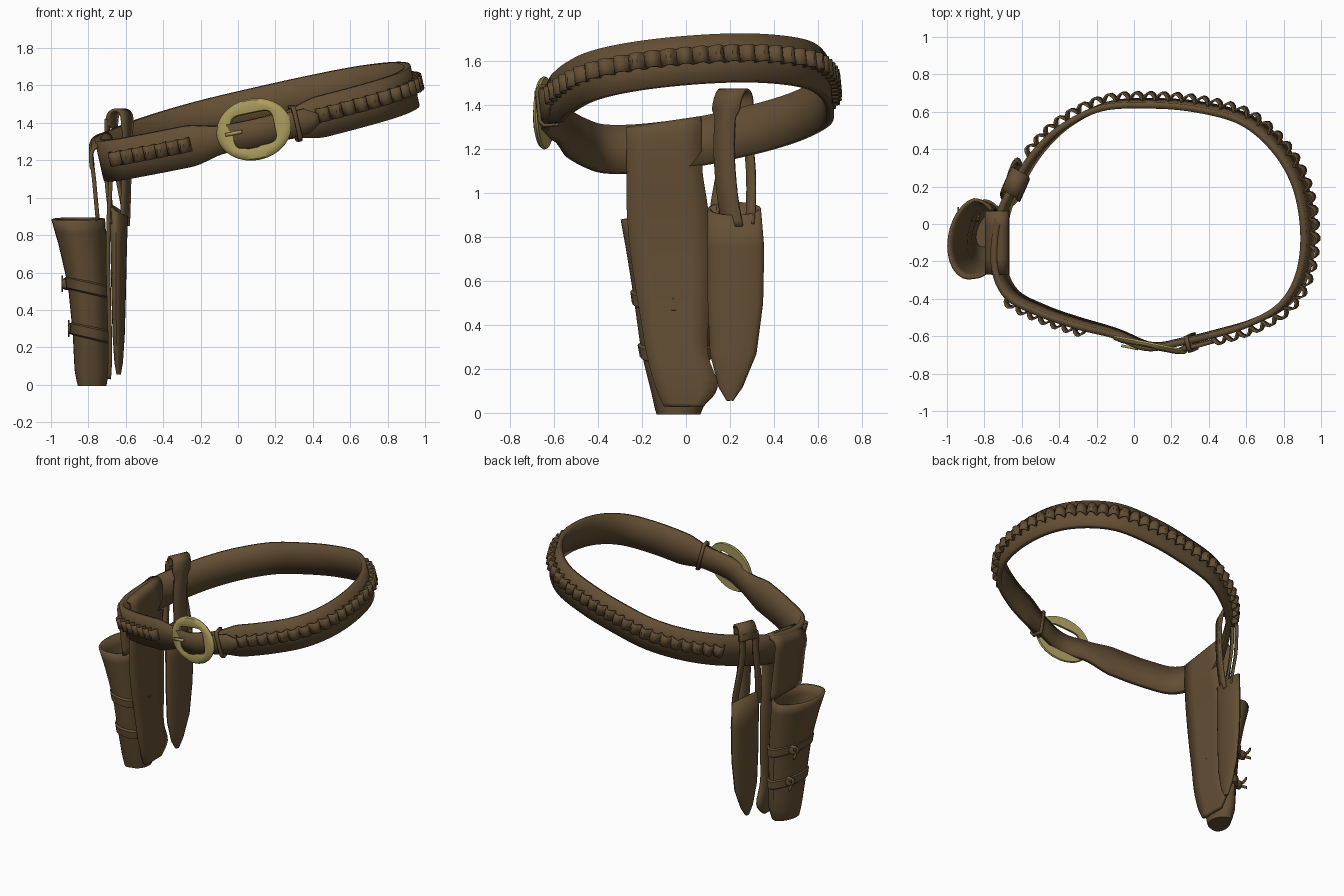
import bpy, bmesh, math
from mathutils import Vector as V

cube = bpy.data.objects.get("Cube")
if cube:
    bpy.data.objects.remove(cube, do_unlink=True)


def material(name, colour):
    m = bpy.data.materials.new(name)
    m.use_nodes = True
    m.diffuse_color = colour
    m.node_tree.nodes["Principled BSDF"].inputs["Base Color"].default_value = colour
    return m


LEATHER = material("brown leather", (0.125, 0.077, 0.034, 1))
BRASS = material("dull brass", (0.4, 0.33, 0.11, 1))


def grid(name, rows, mat=LEATHER, thick=0, wrap_row=False, wrap_col=False, cap=()):
    """Skin rows of points; optionally closed along or across, capped or thickened."""
    bm = bmesh.new()
    vs = [[bm.verts.new(p) for p in r] for r in rows]
    n, k = len(vs), len(vs[0])
    for i in range(n if wrap_col else n - 1):
        for j in range(k if wrap_row else k - 1):
            a, b = vs[i], vs[(i + 1) % n]
            bm.faces.new((a[j], a[(j + 1) % k], b[(j + 1) % k], b[j]))
    for i in cap:
        bm.faces.new(vs[i])
    bmesh.ops.recalc_face_normals(bm, faces=bm.faces)
    me = bpy.data.meshes.new(name)
    bm.to_mesh(me)
    bm.free()
    me.materials.append(mat)
    ob = bpy.data.objects.new(name, me)
    bpy.context.collection.objects.link(ob)
    if thick:
        mod = ob.modifiers.new("thickness", "SOLIDIFY")
        mod.thickness, mod.offset = thick, 0
    bpy.ops.object.select_all(action="DESELECT")
    ob.select_set(True)
    bpy.context.view_layer.objects.active = ob
    bpy.ops.object.shade_smooth_by_angle(angle=math.radians(40))
    return ob


def ribbon(name, centres, halves, thick, mat=LEATHER):
    return grid(name, [[c - h, c, c + h] for c, h in zip(centres, halves)], mat, thick)


def spline(pts, closed=False, sub=8):
    """Smooth curve through the points."""
    n, out = len(pts), []
    for i in range(n if closed else n - 1):
        p = [pts[(i + d) % n] if closed else pts[min(max(i + d, 0), n - 1)]
             for d in (-1, 0, 1, 2)]
        for s in range(sub):
            t = s / sub
            out.append(0.5 * (2 * p[1] + (p[2] - p[0]) * t
                              + (2 * p[0] - 5 * p[1] + 4 * p[2] - p[3]) * t * t
                              + (3 * p[1] - p[0] - 3 * p[2] + p[3]) * t ** 3))
    return out if closed else out + [pts[-1]]


# Belt: a tilted closed band, narrower behind the buckle
UP = V((-0.22, -0.1, 0.97)).normalized()
PLAN = [(.42, -.59), (.62, -.53), (.8, -.43), (.9, -.27), (.93, -.05), (.89, .2),
        (.78, .4), (.6, .555), (.35, .625), (.1, .645), (-.15, .63), (-.36, .53),
        (-.51, .39), (-.62, .22), (-.7, .05), (-.725, -.2), (-.66, -.37),
        (-.5, -.46), (-.3, -.53), (-.1, -.585), (.08, -.655), (.25, -.63)]
SUB = 8
belt = spline([V((x, y, 1.39 + 0.23 * x + 0.1 * y)) for x, y in PLAN], True, SUB)


def half_width(p):
    t = min(max((abs(p.x - 0.09) - 0.16) / 0.2, 0), 1) if p.y < -0.4 else 1
    return 0.075 + 0.036 * t * t * (3 - 2 * t)


grid("belt", [[p + UP * half_width(p) * s for s in (-1, 0, 1)] for p in belt],
     thick=0.034, wrap_col=True)


def stretch(a, b, steps):
    """Evenly spaced points and outward directions along part of the belt."""
    pts = [belt[i % len(belt)] for i in range(int(a * SUB), int(b * SUB) + 1)]
    dist = [0]
    for p, q in zip(pts, pts[1:]):
        dist.append(dist[-1] + (q - p).length)
    out, i = [], 0
    for s in range(steps + 1):
        d = dist[-1] * s / steps
        while i < len(pts) - 2 and dist[i + 1] < d:
            i += 1
        f = (d - dist[i]) / (dist[i + 1] - dist[i])
        out.append((pts[i].lerp(pts[i + 1], f),
                    (pts[i + 1] - pts[i]).normalized().cross(UP).normalized()))
    return out


# Cartridge loops: scalloped strips on the outside of the belt
for name, a, b, count in (("main_cartridge_loops", 0.1, 12.3, 40),
                          ("short_cartridge_loops", 16, 18.3, 7)):
    bumps = [0, 0.7, 1, 1, 0.7]
    line = [p + UP * 0.012 + n * (0.018 + 0.04 * bumps[i % 5])
            for i, (p, n) in enumerate(stretch(a, b, count * 5))]
    ribbon(name, line, [UP * 0.038] * len(line), 0.01)

# Strap tip lying over the belt, and its keeper
tip = stretch(21, 22, 8)
ribbon("strap_tip", [p + n * 0.036 for p, n in tip],
       [UP * (0.068 if i < 6 else 0.068 - 0.014 * (i - 5)) for i in range(9)], 0.022)
grid("strap_keeper", [[p + n * a + UP * b for a, b in
                       ((-.025, -.092), (.04, -.092), (.056, -.07), (.056, .07),
                        (.04, .092), (-.025, .092))] for p, n in tip[2:4]],
     thick=0.014, wrap_row=True)

# Buckle: oval frame with a squared opening, and prong
EX, EZ = V((0.96, -0.19, 0.2)).normalized(), V((-0.2, 0.06, 0.97)).normalized()
EY = EZ.cross(EX)
CENTRE = V((0.085, -0.645, 1.365))


def frame_ring(w, h, power, depth):
    pts = []
    for i in range(48):
        c, s = math.cos(math.tau * i / 48), math.sin(math.tau * i / 48)
        x, z = (math.copysign(abs(v) ** power, v) for v in (c, s))
        pts.append(CENTRE + EX * w * x + EZ * h * z + EY * depth)
    return pts


grid("buckle_frame", [frame_ring(*r) for r in
                      ((.2, .16, 1, .01), (.205, .165, 1, 0), (.195, .157, 1, -.012),
                       (.155, .125, .8, -.02), (.118, .092, .4, -.012),
                       (.115, .088, .4, .01))], BRASS, wrap_row=True, wrap_col=True)
root = CENTRE - EX * 0.06 - EY * 0.035
ribbon("buckle_prong", [root, root - EX * 0.09], [EZ * 0.009] * 2, 0.014, BRASS)

# Holster backing: folded over the belt and hanging down (x, y from, y to, z)
FOLD = [(-.75, -.26, .08, .88), (-.77, -.27, .07, 1.1), (-.785, -.27, .07, 1.26),
        (-.73, -.27, .07, 1.31), (-.68, -.27, .07, 1.29), (-.68, -.27, .075, 1.1),
        (-.69, -.27, .1, .93), (-.695, -.25, .115, .7), (-.69, -.21, .105, .45),
        (-.685, -.18, .1, .27), (-.685, -.14, .145, .12), (-.69, -.1, .08, .03)]
rows = []
for p, q in zip(spline([V((x, a, z)) for x, a, b, z in FOLD], sub=4),
                spline([V((x, b, z)) for x, a, b, z in FOLD], sub=4)):
    lift = V((0, 0, 0.025 if p.z > 1.15 else 0))
    rows.append([(p - lift).lerp(q + lift, j / 4) for j in range(5)])
grid("holster_backing", rows, thick=0.022)

# Holster pocket: open tapering pouch (z, inner x, outer x, y from, y to)
POCKET = [(0, -.71, -.85, -.12, .06), (.08, -.7, -.865, -.14, .09),
          (.28, -.7, -.875, -.19, .1), (.53, -.7, -.9, -.225, .11),
          (.75, -.71, -.95, -.26, .12), (.89, -.72, -.99, -.285, .13)]


def pocket_ring(z, grow=0, tilt=0.0):
    for lo, hi in zip(POCKET, POCKET[1:]):
        if z <= hi[0]:
            break
    f = (z - lo[0]) / (hi[0] - lo[0])
    xi, xo, a, b = (l + (h - l) * f for l, h in zip(lo[1:], hi[1:]))
    pts = []
    for i in range(28):
        c, s = math.cos(math.tau * i / 28), math.sin(math.tau * i / 28)
        x = (xi + xo) / 2 - ((xi - xo) / 2 + grow) * c
        y = (a + b) / 2 + ((b - a) / 2 + grow) * s - 0.04 * max(c, 0)
        pts.append(V((x, y, z + tilt * (-0.8 - x) + 0.1 * max(z - 0.6, 0) * y)))
    return pts


grid("holster_pocket", [pocket_ring(z) for z in
                        (0, .03, .08, .18, .28, .4, .53, .64, .75, .82, .89)],
     thick=0.018, wrap_row=True, cap=(0,))

# Two tie straps round the pocket, each with a knot and loose ends
for label, z, x in (("upper", 0.52, -0.92), ("lower", 0.28, -0.885)):
    grid(label + "_tie_strap",
         [pocket_ring(z + dz, g, 0.22) for dz, g in
          ((-.036, .006), (-.026, .022), (.026, .022), (.036, .006))], wrap_row=True)
    knot = V((x, 0.035, z + 0.02))
    grid(label + "_tie_knot",
         [[knot + V((dx, r * math.cos(math.tau * i / 8), 1.2 * r * math.sin(math.tau * i / 8)))
           for i in range(8)] for dx, r in ((.06, .02), (.02, .03), (-.01, .026), (-.025, .01))],
         wrap_row=True, cap=(0, -1))
    for side in (-1, 1):
        ribbon(label + "_tie_end", [knot, knot + V((-.02, .03, .02 * side)),
                                    knot + V((-.02, .055, .035 * side))],
               [V((0, 0, 0.01))] * 3, 0.01)

# Knife sheath: flat pointed pouch (z, centre y, half width, half thickness)
SHEATH = [(.06, .2, .012, .008), (.12, .203, .05, .016), (.27, .215, .1, .024),
          (.5, .225, .12, .03), (.75, .226, .124, .036), (.93, .22, .115, .042)]
rows = []
for z, cy, w, t in SHEATH:
    ring = []
    for i in range(24):
        c, s = math.cos(math.tau * i / 24), math.sin(math.tau * i / 24)
        ring.append(V((-0.638 + t * c + 0.12 * w * s, cy + w * s,
                       z - (0.03 * c if z > 0.9 else 0))))
    rows.append(ring)
grid("knife_sheath", rows, thick=0.012, wrap_row=True, cap=(0,))

# Sheath hanger: one inner strap over the belt, forking into two outer strips
ALONG, OUT = V((0.4, 0.9, 0)), V((-0.85, 0.5, 0)).normalized()
BASE = V((-0.63, 0.205, 0))


def hang(points):
    return spline([BASE + OUT * n + ALONG * s + V((0, 0, z)) for n, s, z in points], sub=4)


line = hang([(-.02, .02, .85), (-.035, 0, 1), (-.045, -.01, 1.2), (-.045, 0, 1.38),
             (-.03, .01, 1.45), (.01, .01, 1.468), (.05, .01, 1.44), (.058, .01, 1.37)])
ribbon("hanger_strap", line,
       [ALONG * (0.05 if p.z < 1.35 else 0.068) for p in line], 0.016)
for label, s in (("front", -1), ("rear", 1)):
    line = hang([(.056, .05 * s, 1.42), (.056, .055 * s, 1.25), (.045, .075 * s, 1.1),
                 (.02, .09 * s, .95), (.01, .09 * s, .86)])
    ribbon(label + "_hanger_strip", line, [ALONG * 0.022] * len(line), 0.014)
